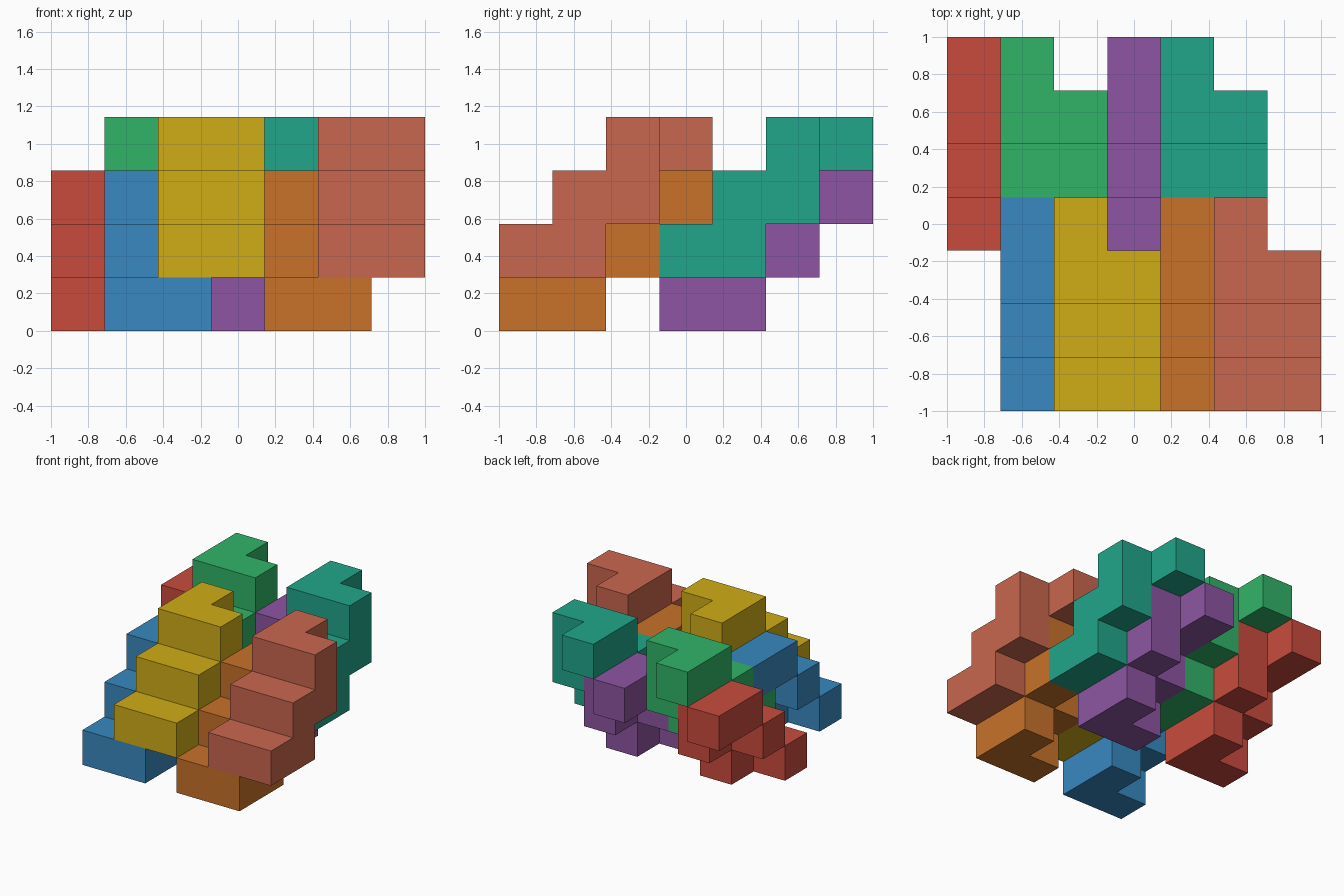
import bpy, bmesh
from mathutils import Vector

if "Cube" in bpy.data.objects:
    bpy.data.objects.remove(bpy.data.objects["Cube"])

U = 2 / 7  # edge of one cube

# One stepped block: three L-shaped layers of three cubes each (x, y, z)
BLOCK = [(0, 0, 0), (1, 0, 0), (1, 1, 0),
         (0, 1, 1), (1, 1, 1), (1, 2, 1),
         (0, 2, 2), (1, 2, 2), (0, 3, 2)]

# Name, cube offset on the 7 x 7 x 4 grid, display colour
PIECES = [
    ("blue_block", (1, 0, 0), "3889C1"),
    ("orange_block", (4, 0, 0), "C8722A"),
    ("yellow_block", (2, 0, 1), "D0AD17"),
    ("salmon_block", (5, 0, 1), "C9674E"),
    ("red_block", (0, 3, 0), "C94B3D"),
    ("purple_block", (3, 3, 0), "8D55A2"),
    ("green_block", (1, 3, 1), "31B468"),
    ("teal_block", (4, 3, 1), "21A68A"),
]


def linear(hex_code):
    rgb = [int(hex_code[i:i + 2], 16) / 255 for i in (0, 2, 4)]
    return [c / 12.92 if c < 0.04045 else ((c + 0.055) / 1.055) ** 2.4 for c in rgb] + [1]


def block_mesh(name):
    """Outer skin of the joined cubes, without the hidden walls between them."""
    bm = bmesh.new()
    for cell in BLOCK:
        for axis in range(3):
            for side in (-1, 1):
                n = Vector((0, 0, 0))
                n[axis] = side
                if tuple(int(c + d) for c, d in zip(cell, n)) in BLOCK:
                    continue
                u = Vector((0, 0, 0))
                u[(axis + 1) % 3] = 0.5
                v = n.cross(u)
                mid = Vector(cell) + Vector((0.5, 0.5, 0.5)) + n / 2
                corners = (mid - u - v, mid + u - v, mid + u + v, mid - u + v)
                bm.faces.new([bm.verts.new(p * U) for p in corners])
    bmesh.ops.remove_doubles(bm, verts=bm.verts, dist=1e-4)
    mesh = bpy.data.meshes.new(name)
    bm.to_mesh(mesh)
    bm.free()
    return mesh


# Interlocking copies of the block
for name, (x, y, z), colour in PIECES:
    obj = bpy.data.objects.new(name, block_mesh(name))
    obj.location = (x * U - 1, y * U - 1, z * U)
    mat = bpy.data.materials.new(name)
    mat.diffuse_color = linear(colour)
    mat.use_nodes = True
    mat.node_tree.nodes["Principled BSDF"].inputs["Base Color"].default_value = mat.diffuse_color
    obj.data.materials.append(mat)
    bpy.context.collection.objects.link(obj)
